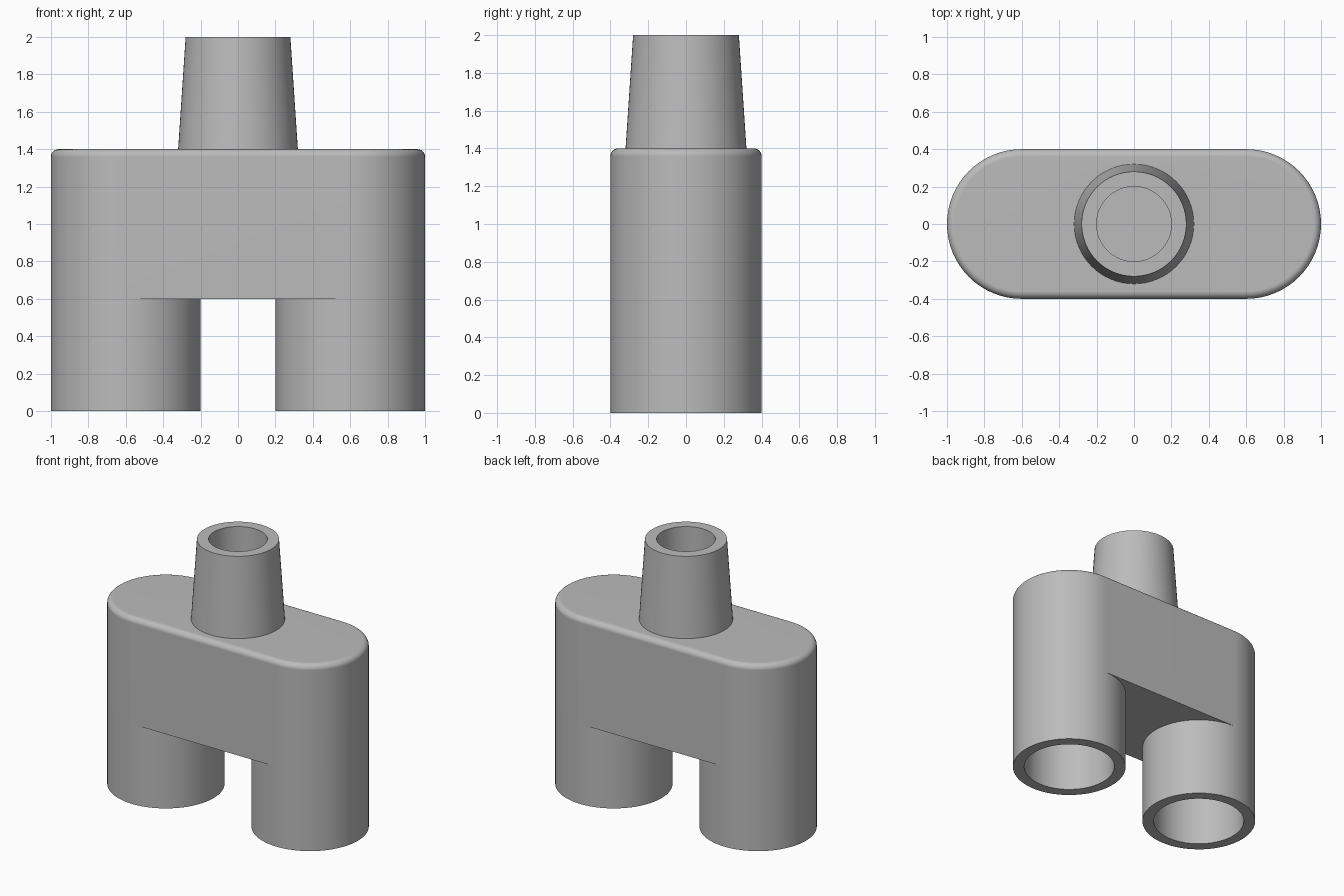
import bpy, bmesh
from math import sin, cos, pi

cube = bpy.data.objects.get("Cube")
if cube:
    bpy.data.objects.remove(cube, do_unlink=True)

HALF = 32        # segments in each half circle
OFFSET = 0.6     # distance of each leg axis from the centre
OUTER, INNER = 0.4, 0.32
UNDERSIDE, SHOULDER, WALL, ROUND = 0.6, 1.4, 0.08, 0.04

bm = bmesh.new()


def arc(cx, r, z, start, sweep=pi):
    return [(cx + r * cos(start + sweep * i / HALF),
             r * sin(start + sweep * i / HALF), z) for i in range(HALF + 1)]


def stadium(c, r, z):
    """Rounded slot outline; c = 0 gives a circle with matching points."""
    return arc(c, r, z, -pi / 2) + arc(-c, r, z, pi / 2)


def circle(cx, r, z):
    return arc(cx, r, z, -pi / 2) + arc(cx, r, z, pi / 2)


def loft(rings):
    loops = [[bm.verts.new(p) for p in ring] for ring in rings]
    for a, b in zip(loops, loops[1:]):
        for i in range(len(a)):
            j = (i + 1) % len(a)
            bm.faces.new((a[i], a[j], b[j], b[i]))


def web(r, z):
    """Flat panel spanning the gap between the two legs."""
    outline = arc(OFFSET, r, z, -pi / 2, -pi) + arc(-OFFSET, r, z, pi / 2, -pi)
    bm.faces.new([bm.verts.new(p) for p in outline])


# Body wall, rounded shoulder, tapered spout, bore and inner chamber
rings = [stadium(OFFSET, OUTER, UNDERSIDE)]
for i in range(7):
    t = i / 6 * pi / 2
    rings.append(stadium(OFFSET, OUTER - ROUND * (1 - cos(t)),
                         SHOULDER - ROUND * (1 - sin(t))))
rings += [stadium(0, 0.32, SHOULDER), stadium(0, 0.28, 2), stadium(0, 0.2, 2),
          stadium(0, 0.2, SHOULDER - WALL),
          stadium(OFFSET, INNER, SHOULDER - WALL),
          stadium(OFFSET, INNER, UNDERSIDE + WALL)]
loft(rings)

# Two hollow legs
for side in (-1, 1):
    x = side * OFFSET
    loft([circle(x, OUTER, UNDERSIDE), circle(x, OUTER, 0),
          circle(x, INNER, 0), circle(x, INNER, UNDERSIDE + WALL)])

# Underside and chamber floor between the legs
web(OUTER, UNDERSIDE)
web(INNER, UNDERSIDE + WALL)

bmesh.ops.remove_doubles(bm, verts=bm.verts, dist=0.0001)
bmesh.ops.recalc_face_normals(bm, faces=bm.faces)

mesh = bpy.data.meshes.new("pipe_splitter")
bm.to_mesh(mesh)
bm.free()
splitter = bpy.data.objects.new("pipe_splitter", mesh)
bpy.context.scene.collection.objects.link(splitter)

# Plain grey material
grey = bpy.data.materials.new("plain_grey")
grey.use_nodes = True
colour = (0.5, 0.5, 0.5, 1)
grey.diffuse_color = colour
grey.node_tree.nodes["Principled BSDF"].inputs["Base Color"].default_value = colour
mesh.materials.append(grey)

# Smooth curves with crisp edges
bpy.ops.object.select_all(action='DESELECT')
splitter.select_set(True)
bpy.context.view_layer.objects.active = splitter
bpy.ops.object.shade_smooth_by_angle(angle=pi / 6)
weighted = splitter.modifiers.new("even_shading", 'WEIGHTED_NORMAL')
weighted.keep_sharp = True
